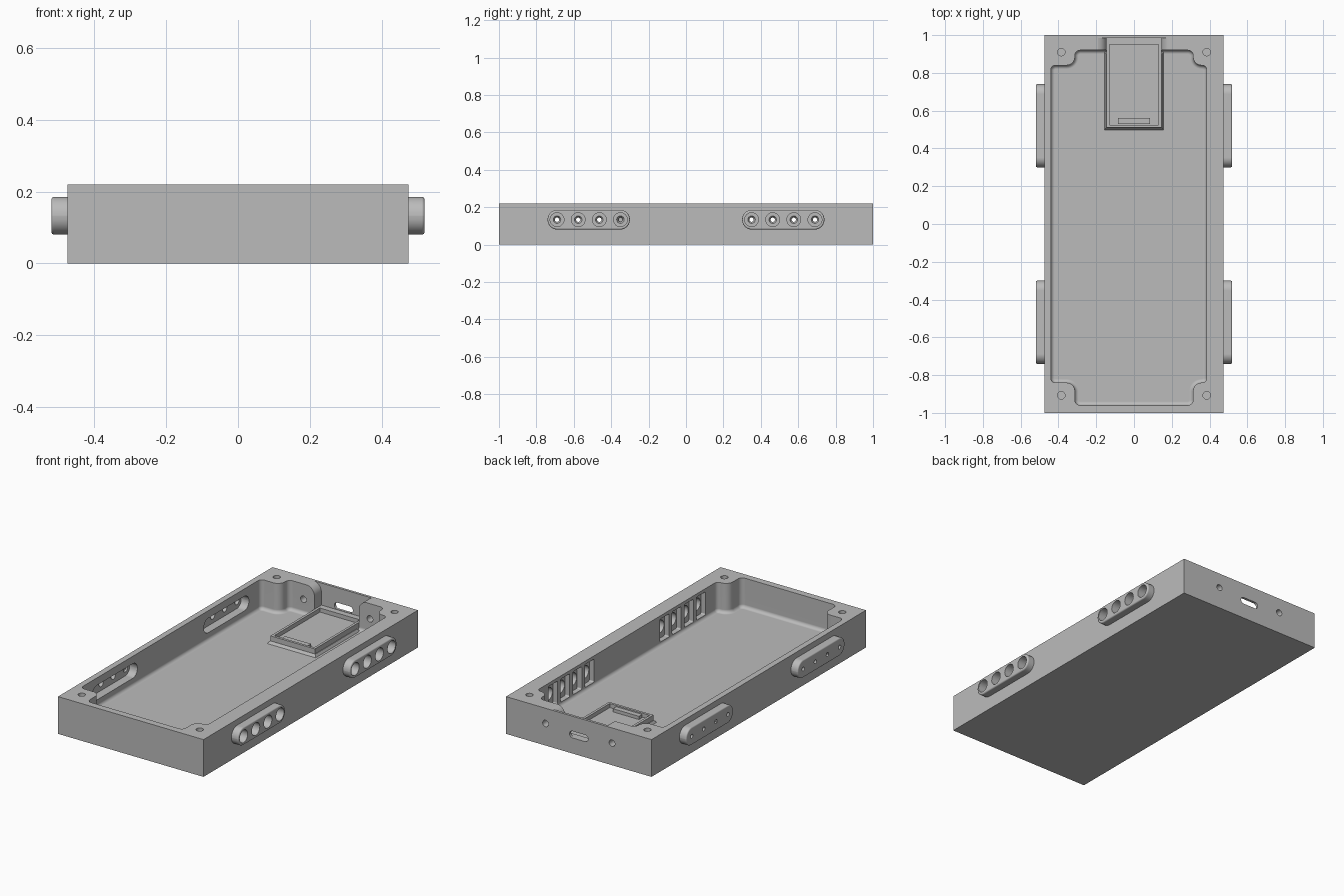
import bpy, bmesh, math
from mathutils import Vector

if "Cube" in bpy.data.objects:
    bpy.data.objects.remove(bpy.data.objects["Cube"], do_unlink=True)

grey = bpy.data.materials.new("plain grey")
grey.use_nodes = True
grey.diffuse_color = (0.5, 0.5, 0.5, 1)
grey.node_tree.nodes["Principled BSDF"].inputs["Base Color"].default_value = (0.5, 0.5, 0.5, 1)


def rounded(points, steps=8):
    """Outline of right-angle corners (u, v, radius), each rounded by its radius."""
    out = []
    for i, (u, v, r) in enumerate(points):
        p = Vector((u, v))
        if r == 0:
            out.append(p)
            continue
        d1 = (Vector(points[i - 1][:2]) - p).normalized()
        d2 = (Vector(points[(i + 1) % len(points)][:2]) - p).normalized()
        c = p + r * (d1 + d2)
        for k in range(steps + 1):
            t = math.pi / 2 * k / steps
            out.append(c - r * (d2 * math.cos(t) + d1 * math.sin(t)))
    return out


def rect(u0, u1, v0, v1, r=0.0):
    return rounded([(u0, v0, r), (u1, v0, r), (u1, v1, r), (u0, v1, r)])


def circle(u, v, r, n=32):
    return [Vector((u + r * math.cos(math.tau * k / n), v + r * math.sin(math.tau * k / n)))
            for k in range(n)]


def prism(name, outline, axis, a, b, bevel=0, taper=1):
    """Extrude an outline from a to b along an axis; the b end may be rounded or tapered."""
    mid = sum(outline, Vector((0, 0))) / len(outline)

    def place(p, d):
        return {"X": (d, p.x, p.y), "Y": (p.x, d, p.y), "Z": (p.x, p.y, d)}[axis]

    bm = bmesh.new()
    near = [bm.verts.new(place(p, a)) for p in outline]
    far = [bm.verts.new(place(mid + (p - mid) * taper, b)) for p in outline]
    bm.faces.new(near)
    cap = bm.faces.new(far)
    for i in range(len(outline)):
        bm.faces.new((near[i - 1], near[i], far[i], far[i - 1]))
    bmesh.ops.recalc_face_normals(bm, faces=bm.faces)
    if bevel:
        bmesh.ops.bevel(bm, geom=list(cap.edges), offset=bevel, segments=5, profile=0.5,
                        affect="EDGES", clamp_overlap=False)
    mesh = bpy.data.meshes.new(name)
    bm.to_mesh(mesh)
    bm.free()
    mesh.materials.append(grey)
    ob = bpy.data.objects.new(name, mesh)
    bpy.context.collection.objects.link(ob)
    return ob


helpers = []


def combine(target, tool, operation):
    mod = target.modifiers.new(operation.title(), "BOOLEAN")
    mod.operation, mod.solver, mod.object = operation, "EXACT", tool
    tool.hide_render = True
    helpers.append(tool)


def cut(*args, **kw):
    combine(case, prism("cutter", *args, **kw), "DIFFERENCE")


# Outer block with side pads
case = prism("case", rect(-0.475, 0.475, -1, 1), "Z", 0, 0.22)
PAD_Z = 0.133
centres = (-0.52, 0.52)
for c in centres:
    for s in (-1, 1):
        pad = rect(c - 0.22, c + 0.22, PAD_Z - 0.0525, PAD_Z + 0.0525, 0.052)
        combine(case, prism("pad", pad, "X", s * 0.455, s * 0.52, bevel=0.008), "UNION")

# Main cavity, stepping around the four screw bosses
corners = []
for sx, sy in ((1, 1), (-1, 1), (-1, -1), (1, -1)):
    wall_x = 0.385 if sx > 0 else -0.44
    wall_y = 0.92 if sy > 0 else -0.96
    step = [(wall_x, sy * 0.84, 0.024), (sx * 0.313, sy * 0.84, 0.045),
            (sx * 0.313, wall_y, 0.028)]
    corners += step if sx == sy else step[::-1]
FLOOR = 0.045
cut(rounded(corners), "Z", 0.3, FLOOR, bevel=0.02)

# Recess in the back wall, flared at the top, with socket slot and screw holes
half = [(0.145, FLOOR, 0), (0.145, 0.221, 0.055), (0.26, 0.221, 0), (0.26, 0.3, 0)]
cut(rounded(half + [(-x, z, r) for x, z, r in half[::-1]]), "Y", 0.86, 0.985)
cut(rect(-0.06, 0.06, 0.092, 0.132, 0.019), "Y", 0.95, 1.05)
for s in (-1, 1):
    cut(circle(s * 0.217, 0.13, 0.019), "Y", 0.88, 1.05)

# Lid screw holes
for sx in (-1, 1):
    for y in (-0.907, 0.91):
        cut(circle(sx * 0.385, y, 0.02), "Z", 0.08, 0.3)

# Pad openings: wide bores on the left, slot with pinholes on the right
for c in centres:
    cut(rect(c - 0.21, c + 0.21, PAD_Z - 0.043, PAD_Z + 0.043, 0.042), "X", -0.42, -0.49)
    for k in range(4):
        y = c + (k - 1.5) * 0.113
        cut(circle(y, PAD_Z, 0.037), "X", 0.39, 0.56)
        cut(rect(y - 0.042, y + 0.042, 0.065, 0.201, 0.008), "X", 0.37, 0.415)
        cut(circle(y, PAD_Z, 0.023, 24), "X", -0.485, -0.505, taper=0.5)
        cut(circle(y, PAD_Z, 0.0115, 24), "X", -0.495, -0.56)

# Bake the booleans and drop the cutters
depsgraph = bpy.context.evaluated_depsgraph_get()
baked = bpy.data.meshes.new_from_object(case.evaluated_get(depsgraph))
case.modifiers.clear()
case.data = baked
for h in helpers:
    bpy.data.objects.remove(h, do_unlink=True)

# Board tray with a raised rim, back sill and clip
parts = [case]
tray = prism("board_tray", rect(-0.145, 0.145, 0.51, 0.986), "Z", FLOOR - 0.01, 0.09)
well = prism("tray_well", rect(-0.13, 0.13, 0.525, 0.95), "Z", 0.066, 0.2)
combine(tray, well, "DIFFERENCE")
clip = prism("tray_clip", rect(-0.085, 0.085, 0.53, 0.56), "Z", 0.06, 0.085)
parts += [tray, clip]
depsgraph = bpy.context.evaluated_depsgraph_get()
baked = bpy.data.meshes.new_from_object(tray.evaluated_get(depsgraph))
tray.modifiers.clear()
tray.data = baked
bpy.data.objects.remove(well, do_unlink=True)

# Sloped foot around the tray
prism("tray_foot", rect(-0.16, 0.16, 0.495, 0.915), "Z", FLOOR - 0.005, 0.06, taper=0.93)

# Smooth the rounded surfaces, keep edges crisp
bpy.ops.object.select_all(action="DESELECT")
case.select_set(True)
bpy.context.view_layer.objects.active = case
bpy.ops.object.shade_smooth_by_angle(angle=math.radians(30))
weighted = case.modifiers.new("Weighted normals", "WEIGHTED_NORMAL")
weighted.keep_sharp = True
